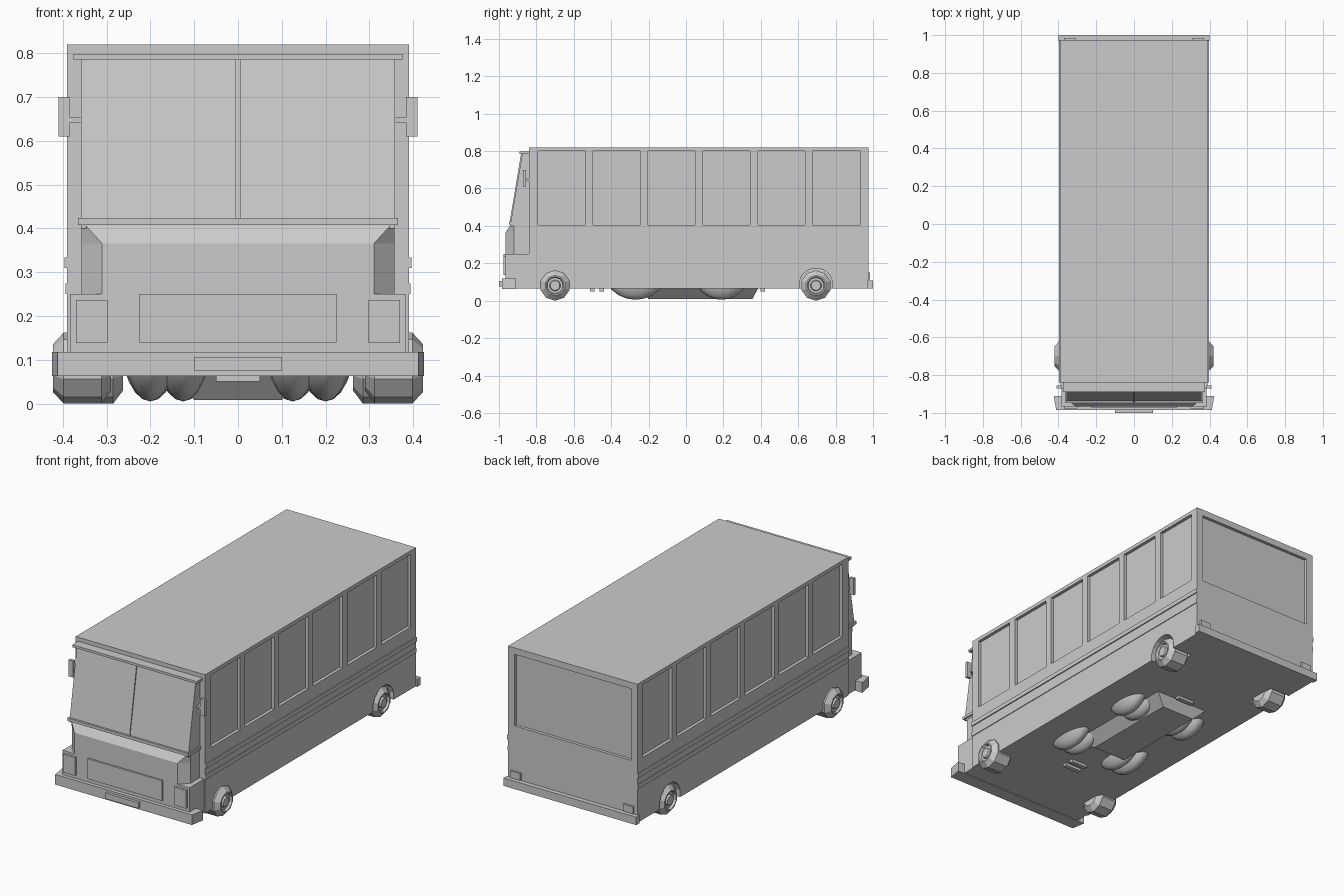
import bpy, bmesh, math
from mathutils import Vector

if "Cube" in bpy.data.objects:
    bpy.data.objects.remove(bpy.data.objects["Cube"])


def finish(name, bm):
    bmesh.ops.recalc_face_normals(bm, faces=bm.faces)
    me = bpy.data.meshes.new(name)
    bm.to_mesh(me)
    bm.free()
    ob = bpy.data.objects.new(name, me)
    bpy.context.collection.objects.link(ob)
    return ob


def add_box(bm, x, y, z):
    v = bmesh.ops.create_cube(bm, size=1)['verts']
    for p in v:
        p.co = Vector([(r[0] + r[1]) / 2 + c * (r[1] - r[0])
                       for c, r in zip(p.co, (x, y, z))])


def box(name, x, y, z, both=False):
    bm = bmesh.new()
    add_box(bm, x, y, z)
    if both:
        add_box(bm, (-x[1], -x[0]), y, z)
    return finish(name, bm)


def loft(name, rings):
    """Closed solid through rings of points."""
    bm = bmesh.new()
    vs = [[bm.verts.new(p) for p in r] for r in rings]
    n = len(vs[0])
    for a, b in zip(vs, vs[1:]):
        for i in range(n):
            j = (i + 1) % n
            bm.faces.new((a[i], a[j], b[j], b[i]))
    bm.faces.new(vs[0])
    bm.faces.new(vs[-1])
    return finish(name, bm)


def lathe_x(name, profile, y, z, sides, side=1):
    """Turn (x, radius) pairs around an x axis."""
    rings = []
    for x, r in profile:
        rings.append([(side * x, y + r * math.cos(a), z + r * math.sin(a))
                      for a in (2 * math.pi * (i + .5) / sides for i in range(sides))])
    return loft(name, rings)


def cut(target, cutter):
    cutter.hide_render = True
    cutter.display_type = 'WIRE'
    m = target.modifiers.new('cut', 'BOOLEAN')
    m.operation = 'DIFFERENCE'
    m.solver = 'EXACT'
    m.object = cutter


# main body with recessed side and rear windows
body = box('body', (-.39, .39), (-.84, .975), (.065, .82))
bm = bmesh.new()
for i in range(6):
    y = -.79 + i * .2935
    for s in (-1, 1):
        add_box(bm, sorted((s * .373, s * .45)), (y, y + .252), (.405, .80))
add_box(bm, (-.35, .35), (.958, 1.05), (.395, .785))
cut(body, finish('window_cutter', bm))

# rear wheel arches
for s in (-1, 1):
    cut(body, lathe_x('arch_cutter', [(.27, .09), (.45, .09)], .695, .085, 16, s))

# windscreen cab
cab = [(-.83, .40), (-.937, .40), (-.937, .42), (-.875, .79), (-.83, .79)]
loft('windscreen_cab', [[(x, y, z) for y, z in cab] for x in (-.358, .358)])
bar = [(-.943, .42), (-.881, .79), (-.865, .79), (-.927, .42)]
loft('windscreen_divider', [[(x, y, z) for y, z in bar] for x in (-.006, .006)])
box('windscreen_top_trim', (-.375, .375), (-.89, -.835), (.785, .798))
box('windscreen_sill', (-.365, .365), (-.947, -.835), (.408, .424))

# hood with chamfered front corners
def plan(front, half, outer, back, z):
    return [(-outer, -.83, z), (-outer, back, z), (-half, front, z),
            (half, front, z), (outer, back, z), (outer, -.83, z)]

loft('hood', [plan(-.965, .31, .357, -.92, .24),
              plan(-.965, .31, .357, -.92, .365),
              plan(-.935, .35, .357, -.92, .409)])

# lower nose, grille and lights
box('nose', (-.383, .383), (-.965, -.83), (.066, .25))
box('grille', (-.225, .225), (-.975, -.96), (.14, .25))
box('headlights', (.298, .37), (-.977, -.96), (.138, .237), True)
box('tail_lights', (.31, .37), (.97, .985), (.112, .15), True)

# bumpers and plate
bump = [(-.425, -.91), (-.412, -.985), (.412, -.985), (.425, -.91)]
loft('front_bumper', [[(x, y, z) for x, y in bump] for z in (.063, .118)])
box('plate', (-.1, .1), (-1, -.98), (.075, .106))
box('rear_bumper', (-.4, .4), (.97, 1), (.065, .108))

# side trim strips
box('lower_trim', (.385, .394), (-.84, .975), (.25, .274), True)
box('upper_trim', (.385, .396), (-.84, .975), (.31, .333), True)

# mirrors
box('mirrors', (.383, .41), (-.872, -.856), (.61, .70), True)
box('mirror_arms', (.35, .39), (-.87, -.83), (.642, .653), True)

# road wheels
tyre = [(.29, .02), (.29, .052), (.312, .081), (.398, .081), (.422, .055),
        (.422, .048), (.41, .043), (.41, .03), (.42, .026), (.42, .002)]
for s, side in ((-1, 'left'), (1, 'right')):
    lathe_x('front_wheel_' + side, tyre, -.70, .081, 10, s)
    lathe_x('rear_wheel_' + side, [(x - .027, r) for x, r in tyre], .695, .081, 10, s)

# rounded pods under the floor
for s in (-1, 1):
    for y in (-.27, .19):
        for x in (.125, .20):
            bm = bmesh.new()
            bmesh.ops.create_uvsphere(bm, u_segments=16, v_segments=12, radius=1)
            r = .18 if y < 0 else .155
            for v in bm.verts:
                v.co = Vector((s * x + v.co.x * .07, y + v.co.y * r, .005 + r + v.co.z * r))
            pod = finish('under_pod', bm)
            for p in pod.data.polygons:
                p.use_smooth = True

# tapered underbody block and small cross bars
def rect(w, y0, y1, z):
    return [(-w, y0, z), (w, y0, z), (w, y1, z), (-w, y1, z)]

loft('under_block', [rect(.17, -.26, .39, .075), rect(.1, -.2, .355, .008)])
for y in (-.5, -.45, .41):
    box('under_bar', (-.05, .05), (y - .012, y + .012), (.05, .07))
